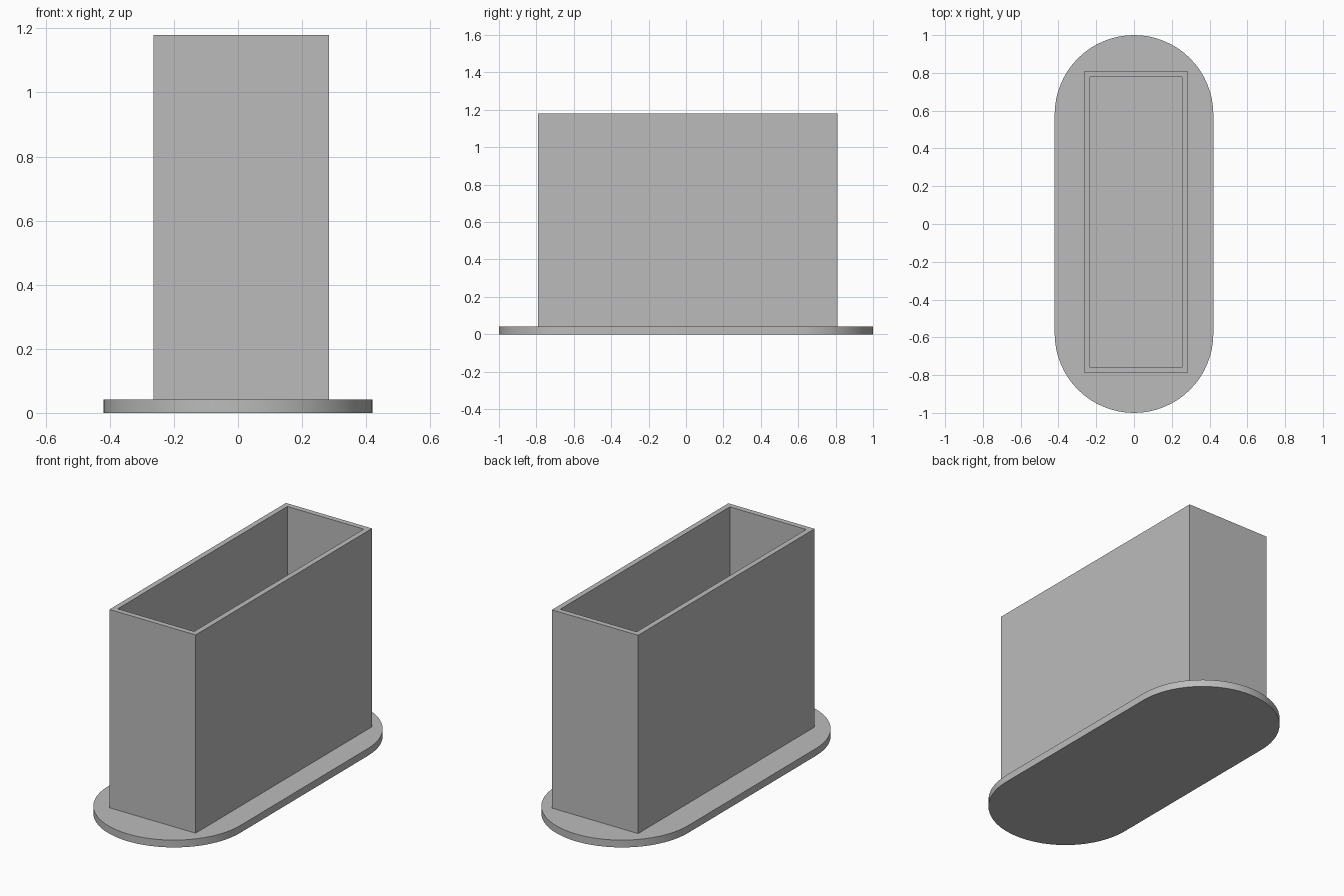
import bpy
import bmesh
from math import cos, sin, pi

cube = bpy.data.objects.get("Cube")
if cube:
    bpy.data.objects.remove(cube, do_unlink=True)

GREY = (0.5, 0.5, 0.5, 1.0)
mat = bpy.data.materials.new("plain grey")
mat.use_nodes = True
mat.diffuse_color = GREY
mat.node_tree.nodes["Principled BSDF"].inputs["Base Color"].default_value = GREY

PLATE_TOP, BOX_TOP = 0.042, 1.18


def add_part(name, bm):
    bmesh.ops.recalc_face_normals(bm, faces=bm.faces[:])
    mesh = bpy.data.meshes.new(name)
    bm.to_mesh(mesh)
    bm.free()
    mesh.materials.append(mat)
    obj = bpy.data.objects.new(name, mesh)
    bpy.context.collection.objects.link(obj)
    return obj


def extrude_up(bm, faces, height):
    result = bmesh.ops.extrude_face_region(bm, geom=faces, use_keep_orig=True)
    verts = [g for g in result["geom"] if isinstance(g, bmesh.types.BMVert)]
    bmesh.ops.translate(bm, verts=verts, vec=(0, 0, height))


# Base plate: a flat slab with semicircular ends
radius, steps = 0.42, 32
bm = bmesh.new()
outline = []
for end, start in ((1, 0), (-1, pi)):
    for i in range(steps + 1):
        a = start + pi * i / steps
        outline.append(bm.verts.new((radius * cos(a), end * (1 - radius) + radius * sin(a), 0)))
extrude_up(bm, [bm.faces.new(outline)], PLATE_TOP)
plate = add_part("base_plate", bm)

# Open box: four thin walls standing slightly off centre on the plate
x0, x1, y0, y1, wall = -0.263, 0.284, -0.79, 0.81, 0.031


def rectangle(bm, inset):
    corners = ((x0 + inset, y0 + inset), (x1 - inset, y0 + inset),
               (x1 - inset, y1 - inset), (x0 + inset, y1 - inset))
    return [bm.verts.new((x, y, PLATE_TOP)) for x, y in corners]


bm = bmesh.new()
outer, inner = rectangle(bm, 0), rectangle(bm, wall)
ring = []
for i in range(4):
    j = (i + 1) % 4
    ring.append(bm.faces.new((outer[i], outer[j], inner[j], inner[i])))
extrude_up(bm, ring, BOX_TOP - PLATE_TOP)
add_part("box_walls", bm)

# Smooth the rounded ends of the plate, keeping its rims sharp
bpy.ops.object.select_all(action="DESELECT")
plate.select_set(True)
bpy.context.view_layer.objects.active = plate
bpy.ops.object.shade_smooth_by_angle(angle=pi / 6)
